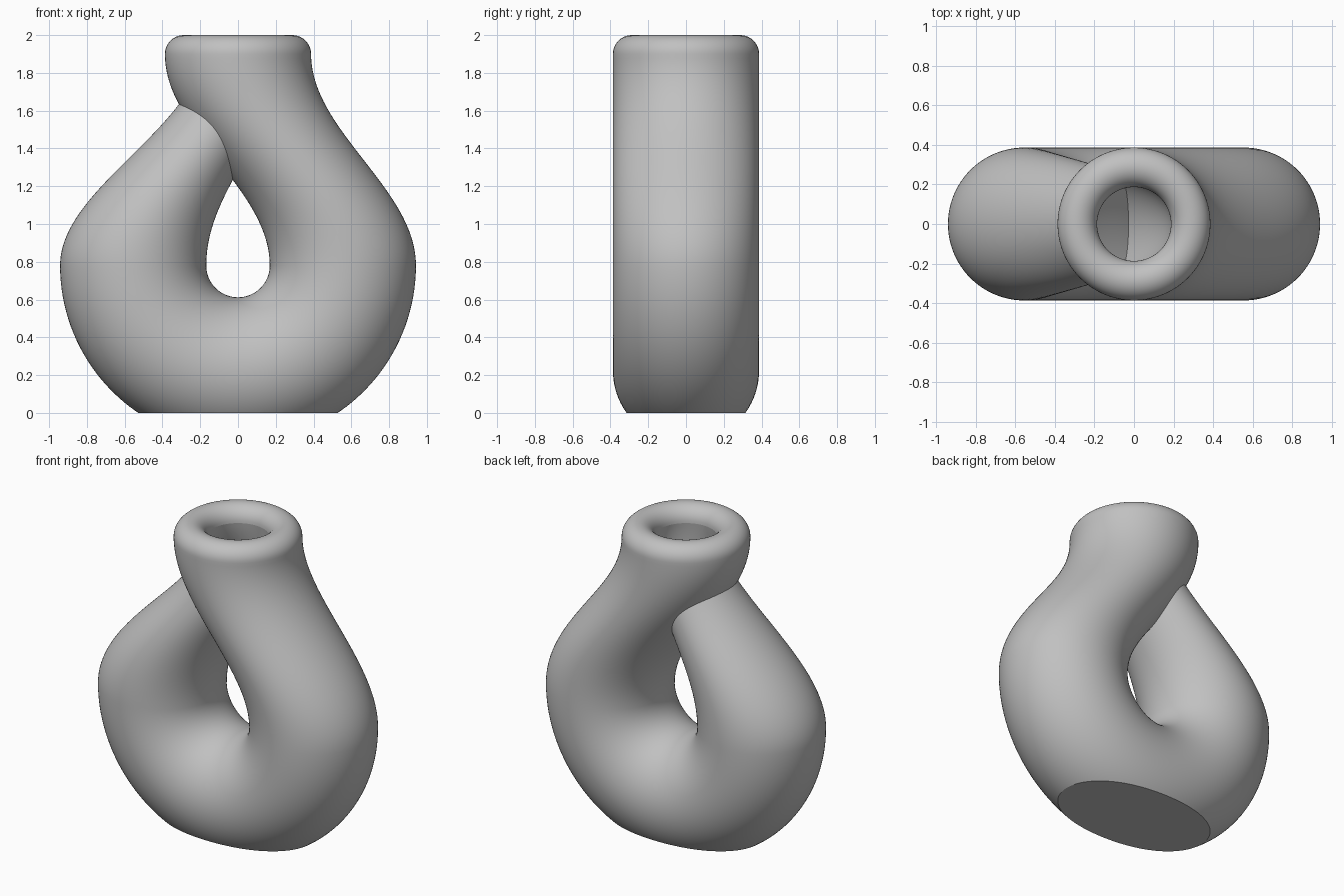
import bpy
import bmesh
import math
from mathutils import Vector

cube = bpy.data.objects.get("Cube")
if cube:
    bpy.data.objects.remove(cube, do_unlink=True)

TUBE = 0.387       # main tube radius
BEND = 0.555       # radius of the bottom bend
LOW, HIGH = 0.78, 1.90   # heights where the arms start and end
LIP = 0.1          # rounding radius of the rim
HOLE = TUBE - 2 * LIP
SIDES = 96
ARM_STEPS, BEND_STEPS, LIP_STEPS = 48, 72, 20


def arm_offset(t):
    """Sideways distance of an arm's centre, easing from the bend to the neck."""
    return BEND / 2 * (1 + math.cos(math.pi * t))


# Each ring holds its centre, its radius and its in-plane direction
rings = []

# Tapering arm: from the mouth down through the neck wall to the bend
for i in range(ARM_STEPS):
    t = 1 - i / ARM_STEPS
    shrink = 2.14 * t ** 2 - 1.14 * t ** 3
    centre = Vector((-arm_offset(t), 0, LOW + (HIGH - LOW) * t))
    rings.append((centre, TUBE + (HOLE - TUBE) * shrink, Vector((-1, 0, 0))))

# Bottom bend: half a torus
for i in range(BEND_STEPS):
    angle = math.pi * (1 + i / BEND_STEPS)
    out = Vector((math.cos(angle), 0, math.sin(angle)))
    rings.append((Vector((0, 0, LOW)) + out * BEND, TUBE, out))

# Wide arm: up to the neck, with level rings
for i in range(ARM_STEPS):
    t = i / ARM_STEPS
    centre = Vector((arm_offset(t), 0, LOW + (HIGH - LOW) * t))
    rings.append((centre, TUBE, Vector((1, 0, 0))))

# Rounded lip: rolls over into the mouth
for i in range(LIP_STEPS + 1):
    angle = math.pi * i / LIP_STEPS
    centre = Vector((0, 0, HIGH + LIP * math.sin(angle)))
    rings.append((centre, TUBE - LIP + LIP * math.cos(angle), Vector((1, 0, 0))))

# Skin the rings
bm = bmesh.new()
loops = []
for centre, radius, out in rings:
    loop = []
    for j in range(SIDES):
        a = math.tau * j / SIDES
        offset = out * math.cos(a) + Vector((0, math.sin(a), 0))
        loop.append(bm.verts.new(centre + offset * radius))
    loops.append(loop)
for lower, upper in zip(loops, loops[1:]):
    for j in range(SIDES):
        k = (j + 1) % SIDES
        bm.faces.new((lower[j], lower[k], upper[k], upper[j]))

# Flat base: slice off the underside and cap it
geom = bm.verts[:] + bm.edges[:] + bm.faces[:]
bmesh.ops.bisect_plane(bm, geom=geom, plane_co=(0, 0, 0), plane_no=(0, 0, 1),
                       clear_inner=True)
rim = [e for e in bm.edges if e.is_boundary
       and all(abs(v.co.z) < 0.001 for v in e.verts)]
cap = bmesh.ops.holes_fill(bm, edges=rim, sides=0)["faces"]
for face in cap:
    face.normal_update()
    if face.normal.z > 0:
        face.normal_flip()

mesh = bpy.data.meshes.new("looped_bottle")
bm.to_mesh(mesh)
bm.free()
bottle = bpy.data.objects.new("looped_bottle", mesh)
bpy.context.collection.objects.link(bottle)

# Plain grey finish
grey = bpy.data.materials.new("plain_grey")
grey.use_nodes = True
colour = (0.53, 0.53, 0.53, 1)
grey.diffuse_color = colour
grey.node_tree.nodes["Principled BSDF"].inputs["Base Color"].default_value = colour
mesh.materials.append(grey)

bpy.ops.object.select_all(action="DESELECT")
bottle.select_set(True)
bpy.context.view_layer.objects.active = bottle
bpy.ops.object.shade_smooth_by_angle(angle=math.radians(30))
